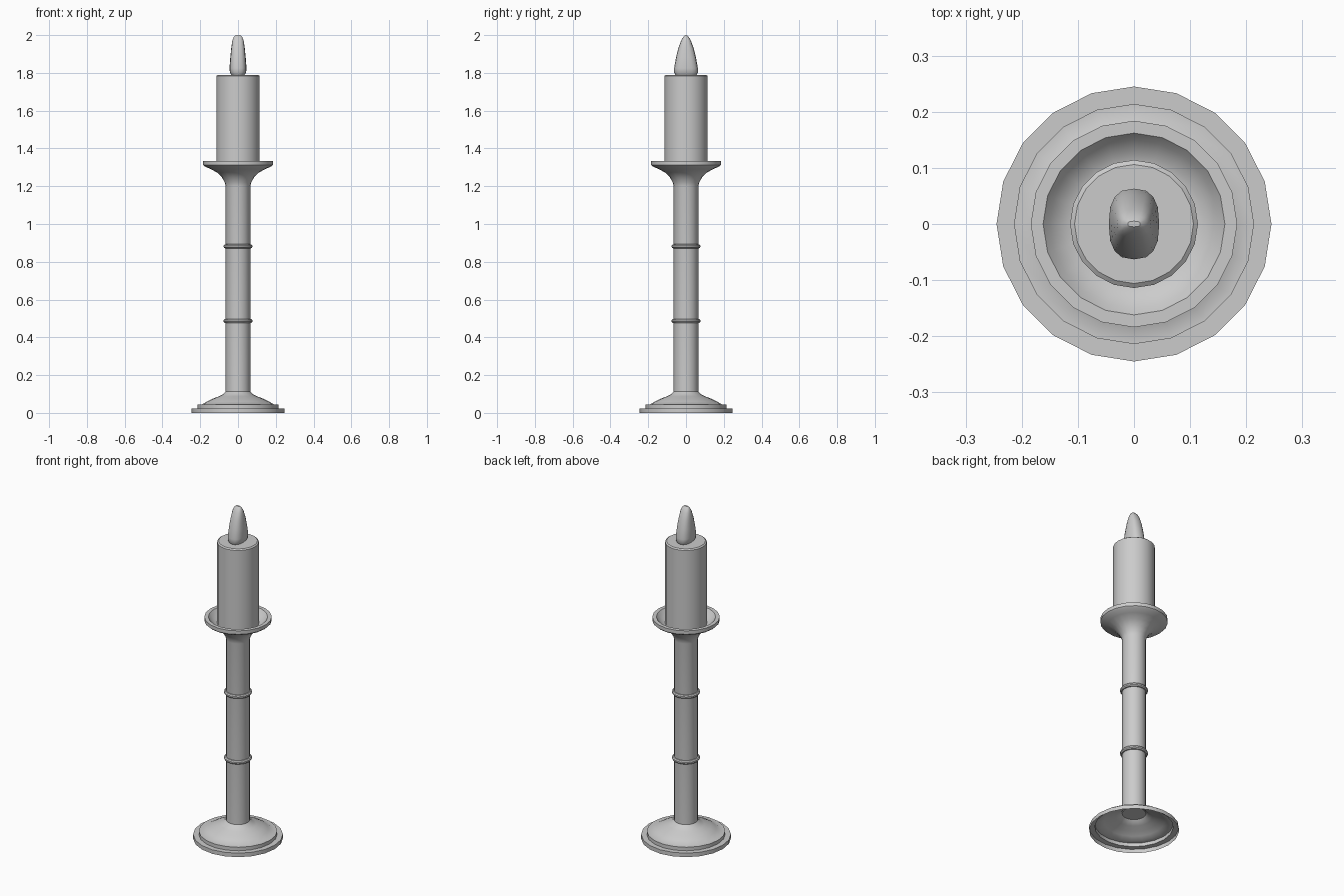
import bpy, bmesh
from math import sin, cos, pi, radians, copysign

if "Cube" in bpy.data.objects:
    bpy.data.objects.remove(bpy.data.objects["Cube"])

SEG = 20


def skin(name, rings, caps=(False, False)):
    """Bridge equal-length rings of points into a smooth-shaded mesh."""
    bm = bmesh.new()
    loops = [[bm.verts.new(p) for p in ring] for ring in rings]
    n = len(loops[0])
    for a, b in zip(loops, loops[1:]):
        for i in range(n):
            j = (i + 1) % n
            bm.faces.new((a[i], a[j], b[j], b[i]))
    if caps[0]:
        bm.faces.new(loops[0][::-1])
    if caps[1]:
        bm.faces.new(loops[-1])
    mesh = bpy.data.meshes.new(name)
    bm.to_mesh(mesh)
    bm.free()
    obj = bpy.data.objects.new(name, mesh)
    bpy.context.collection.objects.link(obj)
    bpy.ops.object.select_all(action='DESELECT')
    obj.select_set(True)
    bpy.context.view_layer.objects.active = obj
    bpy.ops.object.shade_smooth_by_angle(angle=radians(35))
    return obj


def lathe(name, profile, caps=(False, False)):
    rings = [[(r * cos(2 * pi * i / SEG), r * sin(2 * pi * i / SEG), z)
              for i in range(SEG)] for r, z in profile]
    return skin(name, rings, caps)


def rounded(rx, ry, z, n=16, power=2.6):
    """Squared-off oval section for the flame."""
    ring = []
    for i in range(n):
        c, s = cos(2 * pi * i / n), sin(2 * pi * i / n)
        ring.append((rx * copysign(abs(c) ** (2 / power), c),
                     ry * copysign(abs(s) ** (2 / power), s), z))
    return ring


# stepped hollow foot
lathe("foot", [(0.245, 0), (0.245, 0.024), (0.214, 0.024), (0.214, 0.045),
               (0.19, 0.045), (0.165, 0.06), (0.135, 0.075), (0.1, 0.088),
               (0.08, 0.098), (0.065, 0.112)])

# stem flaring into the drip dish
lathe("stem_and_dish", [(0.065, 0.108), (0.065, 1.2), (0.07, 1.22),
                        (0.085, 1.247), (0.11, 1.272), (0.145, 1.291),
                        (0.175, 1.304), (0.184, 1.312), (0.184, 1.333),
                        (0.162, 1.333), (0.15, 1.318), (0.125, 1.297),
                        (0.1, 1.292)], (True, True))

# stem bands
for label, z in (("lower_band", 0.487), ("upper_band", 0.882)):
    lathe(label, [(0.064, z - 0.011), (0.071, z - 0.01), (0.076, z - 0.004),
                  (0.076, z + 0.004), (0.071, z + 0.01), (0.064, z + 0.011)])

# candle
lathe("candle", [(0.114, 1.292), (0.114, 1.784), (0.106, 1.79)], (True, True))

# flame, flattened to a ridge along x at the tip
skin("flame", [rounded(*s) for s in (
    (0.034, 0.055, 1.788), (0.043, 0.063, 1.802), (0.045, 0.063, 1.825),
    (0.041, 0.053, 1.88), (0.036, 0.041, 1.93), (0.03, 0.026, 1.97),
    (0.022, 0.014, 1.991), (0.011, 0.005, 2.0))], (True, True))
